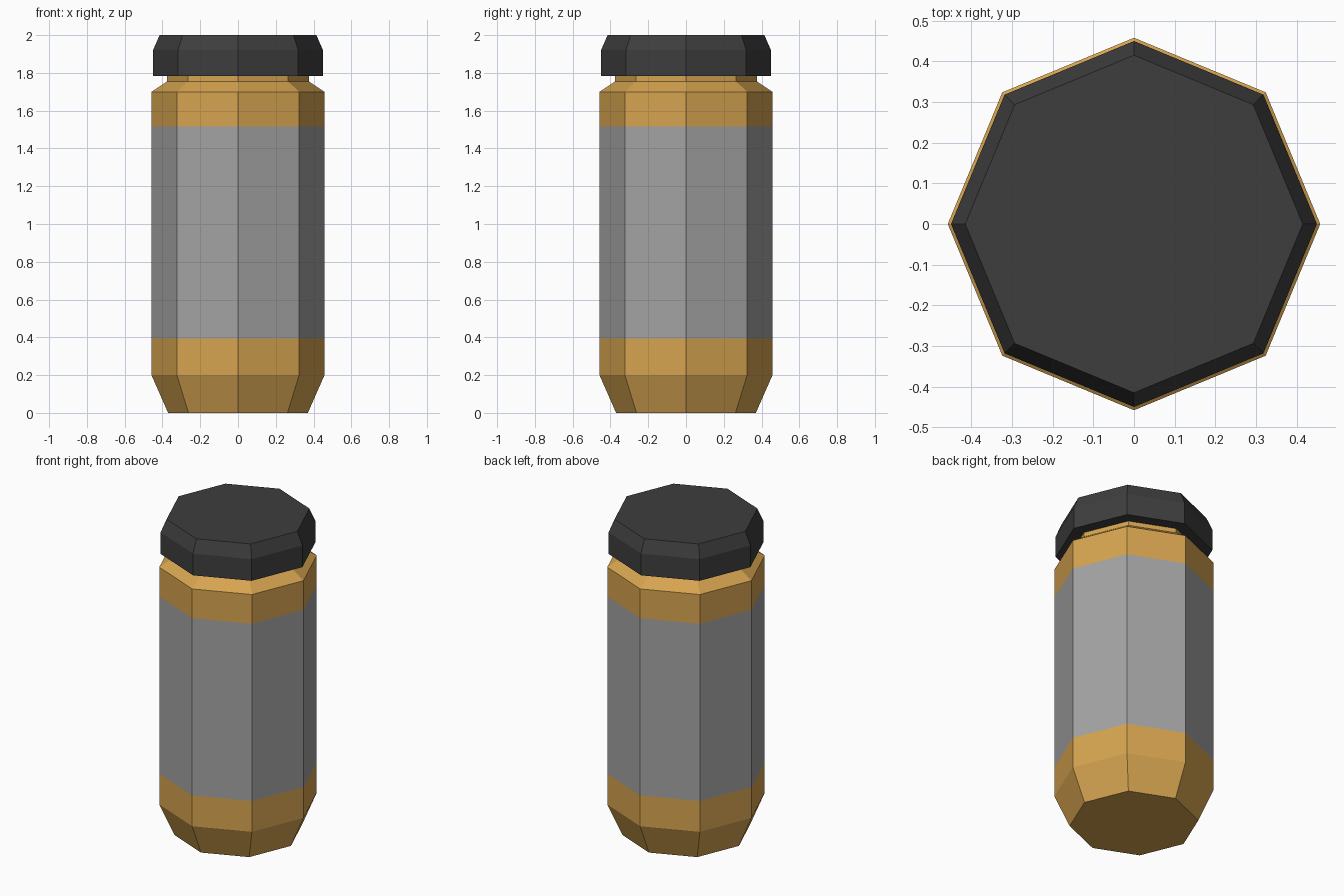
import bpy
import bmesh
from math import cos, sin, pi

SIDES = 8

cube = bpy.data.objects.get("Cube")
if cube:
    bpy.data.objects.remove(cube, do_unlink=True)


def make_material(name, color):
    mat = bpy.data.materials.new(name)
    mat.use_nodes = True
    mat.diffuse_color = (*color, 1)
    mat.node_tree.nodes["Principled BSDF"].inputs["Base Color"].default_value = (*color, 1)
    return mat


def lathe(name, profile, materials, pick=lambda z: 0):
    """Closed faceted solid from (radius, height) points; pick gives the material by height."""
    bm = bmesh.new()
    rings = [[bm.verts.new((r * cos(2 * pi * i / SIDES), r * sin(2 * pi * i / SIDES), z))
              for i in range(SIDES)] for r, z in profile]
    for low, high in zip(rings, rings[1:]):
        for i in range(SIDES):
            j = (i + 1) % SIDES
            bm.faces.new((low[i], low[j], high[j], high[i]))
    bm.faces.new(rings[0][::-1])
    bm.faces.new(rings[-1])
    for face in bm.faces:
        face.material_index = pick(face.calc_center_median().z)
    mesh = bpy.data.meshes.new(name)
    bm.to_mesh(mesh)
    bm.free()
    for mat in materials:
        mesh.materials.append(mat)
    obj = bpy.data.objects.new(name, mesh)
    bpy.context.collection.objects.link(obj)
    return obj


amber = make_material("amber", (0.67, 0.37, 0.08))
label_grey = make_material("label grey", (0.37, 0.37, 0.37))
cap_black = make_material("cap black", (0.048, 0.048, 0.048))

# Jar body with tapered foot, label band, shoulder and neck
LABEL_BOTTOM, LABEL_TOP = 0.395, 1.515
R = 0.458
lathe("jar_body",
      [(0.37, 0), (R, 0.2), (R, LABEL_BOTTOM), (R, LABEL_TOP), (R, 1.7), (0.375, 1.755), (0.375, 1.8)],
      [amber, label_grey],
      lambda z: int(LABEL_BOTTOM < z < LABEL_TOP))

# Screw cap with a bevelled top edge
lathe("cap", [(0.45, 1.783), (0.45, 1.92), (0.415, 2.0)], [cap_black])
